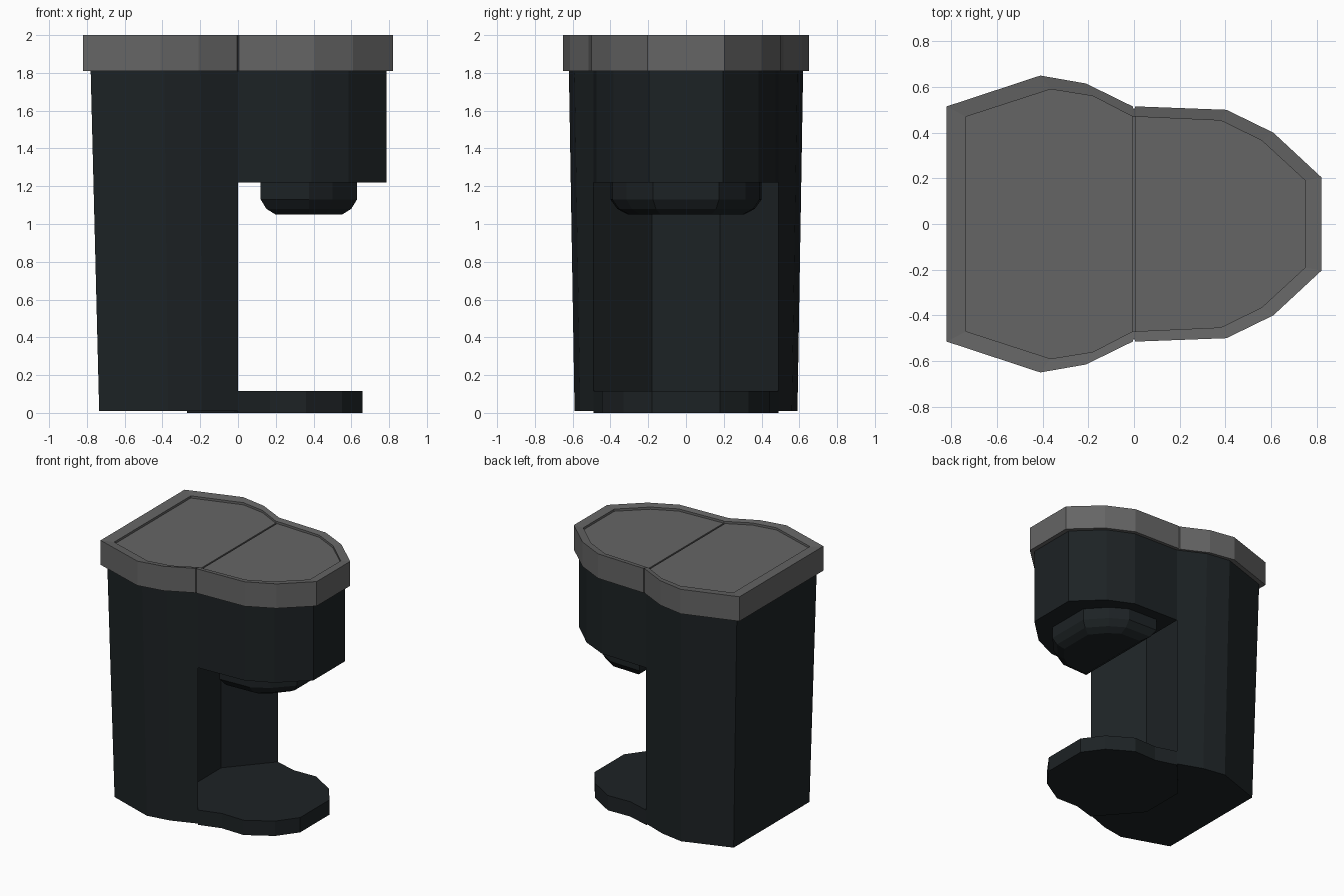
import bpy, bmesh

if "Cube" in bpy.data.objects:
    bpy.data.objects.remove(bpy.data.objects["Cube"])


def material(name, rgb):
    m = bpy.data.materials.new(name)
    m.diffuse_color = (*rgb, 1)
    m.use_nodes = True
    m.node_tree.nodes["Principled BSDF"].inputs["Base Color"].default_value = m.diffuse_color
    return m


DARK = material("dark_plastic", (0.012, 0.016, 0.018))
GREY = material("grey_plastic", (0.13, 0.13, 0.13))


def loft(name, levels, mat):
    """Closed solid through levels of (half outline at +y, z), mirrored across y = 0."""
    bm = bmesh.new()
    rings = []
    for half, z in levels:
        loop = half + [(x, -y) for x, y in reversed(half)]
        rings.append([bm.verts.new((x, y, z)) for x, y in loop])
    n = len(rings[0])
    for a, b in zip(rings, rings[1:]):
        for i in range(n):
            j = (i + 1) % n
            bm.faces.new((a[i], a[j], b[j], b[i]))
    bm.faces.new(rings[0][::-1])
    bm.faces.new(rings[-1])
    bmesh.ops.recalc_face_normals(bm, faces=bm.faces)
    mesh = bpy.data.meshes.new(name)
    bm.to_mesh(mesh)
    bm.free()
    mesh.materials.append(mat)
    ob = bpy.data.objects.new(name, mesh)
    bpy.context.collection.objects.link(ob)
    return ob


def scaled(half, sx, sy, cx=0.0):
    return [(cx + (x - cx) * sx, y * sy) for x, y in half]


# Tower: tapers to the foot, with an angled recess in its front
tower_top = [(-0.78, 0.49), (-0.39, 0.62), (-0.2, 0.59), (0, 0.49), (-0.27, 0.18)]
tower_low = [(-0.735, 0.465), (-0.37, 0.59), (-0.19, 0.56), (0, 0.49), (-0.27, 0.18)]
loft("tower", [(tower_low, 0.01), (tower_top, 1.81)], DARK)

# Overhanging brew head
head = [(0, 0.49), (0.39, 0.475), (0.585, 0.385), (0.785, 0.195)]
loft("brew_head", [(head, 1.22), (head, 1.81)], DARK)

# Outlet under the head, rounded off at the bottom
outlet = [(0.12, 0.4), (0.375, 0.39), (0.5, 0.315), (0.63, 0.175)]
loft("outlet", [(scaled(outlet, 0.69, 0.77, 0.375), 1.05),
                (scaled(outlet, 0.88, 0.91, 0.375), 1.08),
                (outlet, 1.13), (outlet, 1.225)], DARK)

# Cup plate, reaching back into the recess
plate = [(-0.27, 0.18), (0, 0.49), (0.17, 0.44), (0.36, 0.445), (0.55, 0.33), (0.66, 0.18)]
loft("cup_plate", [(plate, 0.0), (plate, 0.115)], DARK)

# Lid rim, with a small notch at the seam and a recessed centre
rim = [(-0.82, 0.515), (-0.41, 0.65), (-0.21, 0.615), (-0.006, 0.515), (0, 0.5),
       (0.006, 0.515), (0.405, 0.5), (0.61, 0.4), (0.82, 0.205)]
inner = [(-0.735, 0.47), (-0.365, 0.59), (-0.18, 0.56), (-0.006, 0.47), (0, 0.468),
         (0.006, 0.47), (0.38, 0.453), (0.56, 0.365), (0.75, 0.19)]
loft("lid_rim", [(rim, 1.81), (rim, 2.0), (inner, 1.992), (inner, 1.95)], GREY)

# Two lid panels divided by the seam
for name, part in (("rear_lid_panel", inner[:4]), ("front_lid_panel", inner[5:])):
    loft(name, [(part, 1.945), (part, 1.975)], GREY)
